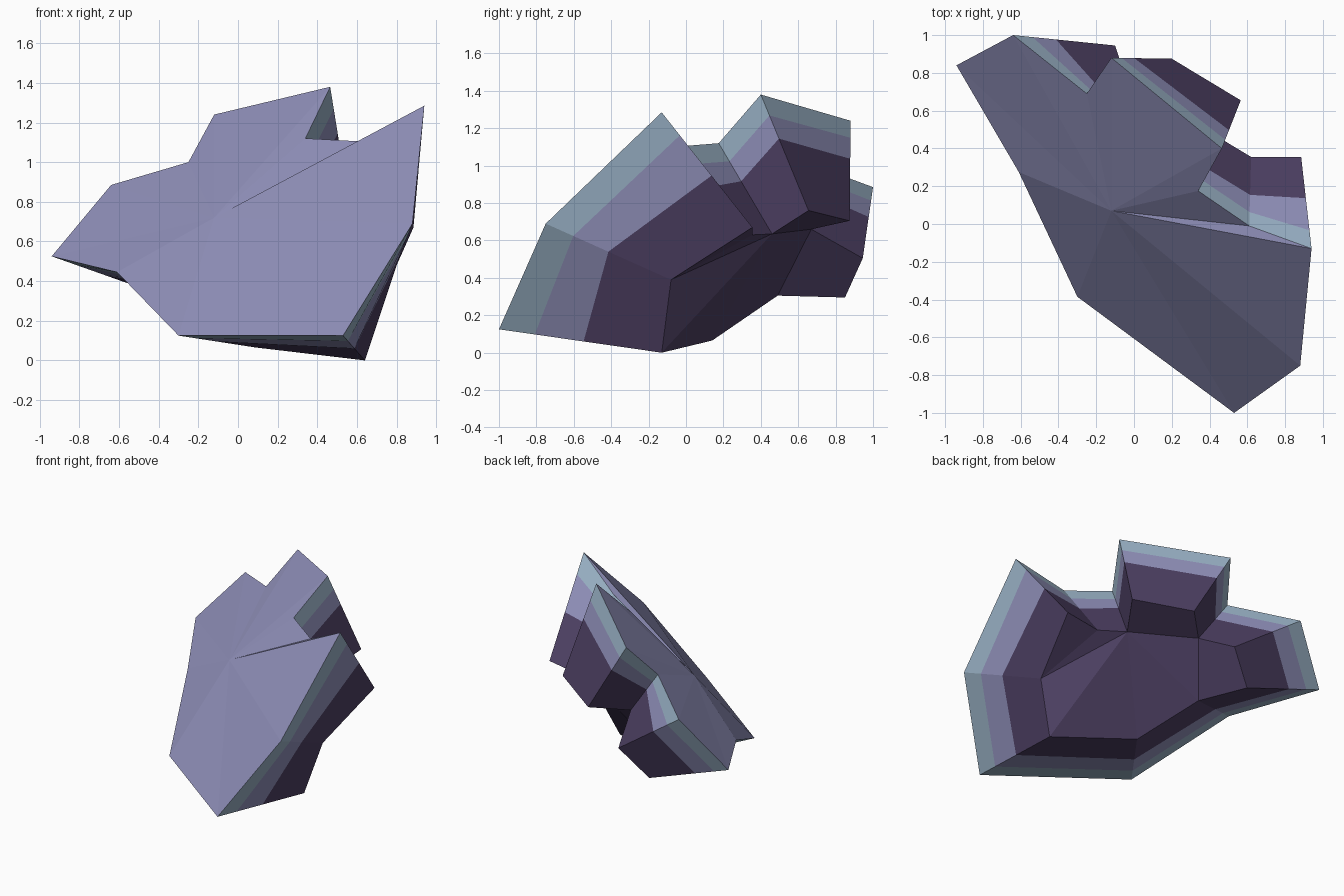
import bpy, bmesh
from mathutils import Vector

def material(name, rgb):
    m = bpy.data.materials.new(name)
    m.diffuse_color = (*rgb, 1)
    return m

# Front rim corners, matching back corners, and where the colour bands end
corners = [
    ((-0.94, 0.84, 0.525), (-0.29, 0.85, 0.295), 0.18, 0.42),   # 0 left tip
    ((-0.64, 1.00, 0.885), (-0.10, 0.945, 0.505), 0.19, 0.42),  # 1
    ((-0.25, 0.69, 1.00), (-0.01, 0.67, 0.66), 0.20, 0.42),     # 2 left notch
    ((-0.12, 0.88, 1.24), (0.20, 0.875, 0.705), 0.17, 0.38),    # 3
    ((0.465, 0.40, 1.38), (0.565, 0.655, 0.76), 0.18, 0.38),    # 4 top
    ((0.34, 0.175, 1.12), (0.446, 0.46, 0.635), 0.20, 0.42),    # 5 right notch
    ((0.61, -0.01, 1.105), (0.62, 0.355, 0.63), 0.20, 0.45),    # 6
    ((0.94, -0.13, 1.285), (0.885, 0.355, 0.67), 0.20, 0.55),   # 7 right horn
    ((0.88, -0.75, 0.69), (0.76, -0.08, 0.39), 0.22, 0.50),     # 8
    ((0.53, -1.00, 0.125), (0.64, -0.13, 0.0), 0.22, 0.52),     # 9 bottom
    ((-0.30, -0.385, 0.125), (0.09, 0.14, 0.065), 0.22, 0.50),  # 10
    ((-0.61, 0.275, 0.445), (-0.16, 0.49, 0.305), 0.20, 0.45),  # 11
]
n = len(corners)
LAVENDER, BLUE, DARK = 0, 1, 2

bm = bmesh.new()
# Four rings from the front rim to the back
rings = [[bm.verts.new(Vector(c[0]).lerp(Vector(c[1]), t))
          for c in corners for t in [(0, c[2], c[3], 1)[k]]] for k in range(4)]

def face(verts, colour):
    bm.faces.new(verts).material_index = colour

# Front: shallow fan around a middle point
middle = bm.verts.new((-0.12, 0.07, 0.72))
for i in range(n):
    face([middle, rings[0][i], rings[0][(i + 1) % n]], LAVENDER)

# Sides: three colour bands
for k, colour in enumerate((BLUE, LAVENDER, DARK)):
    for i in range(n):
        j = (i + 1) % n
        face([rings[k][i], rings[k + 1][i], rings[k + 1][j], rings[k][j]], colour)

# Back: main body and the two side lobes
for ids in ((6, 7, 8), (5, 6, 8), (5, 8, 9), (5, 9, 10), (5, 10, 11),
            (5, 11, 2), (2, 3, 4, 5), (0, 1, 2, 11)):
    face([rings[3][i] for i in ids], DARK)

bmesh.ops.recalc_face_normals(bm, faces=bm.faces)
mesh = bpy.data.meshes.new("rock_slab")
bm.to_mesh(mesh)
bm.free()
for m in (material("lavender stone", (0.28, 0.28, 0.49)),
          material("blue grey rim", (0.32, 0.44, 0.56)),
          material("dark purple stone", (0.075, 0.051, 0.125))):
    mesh.materials.append(m)
bpy.context.collection.objects.link(bpy.data.objects.new("rock_slab", mesh))
